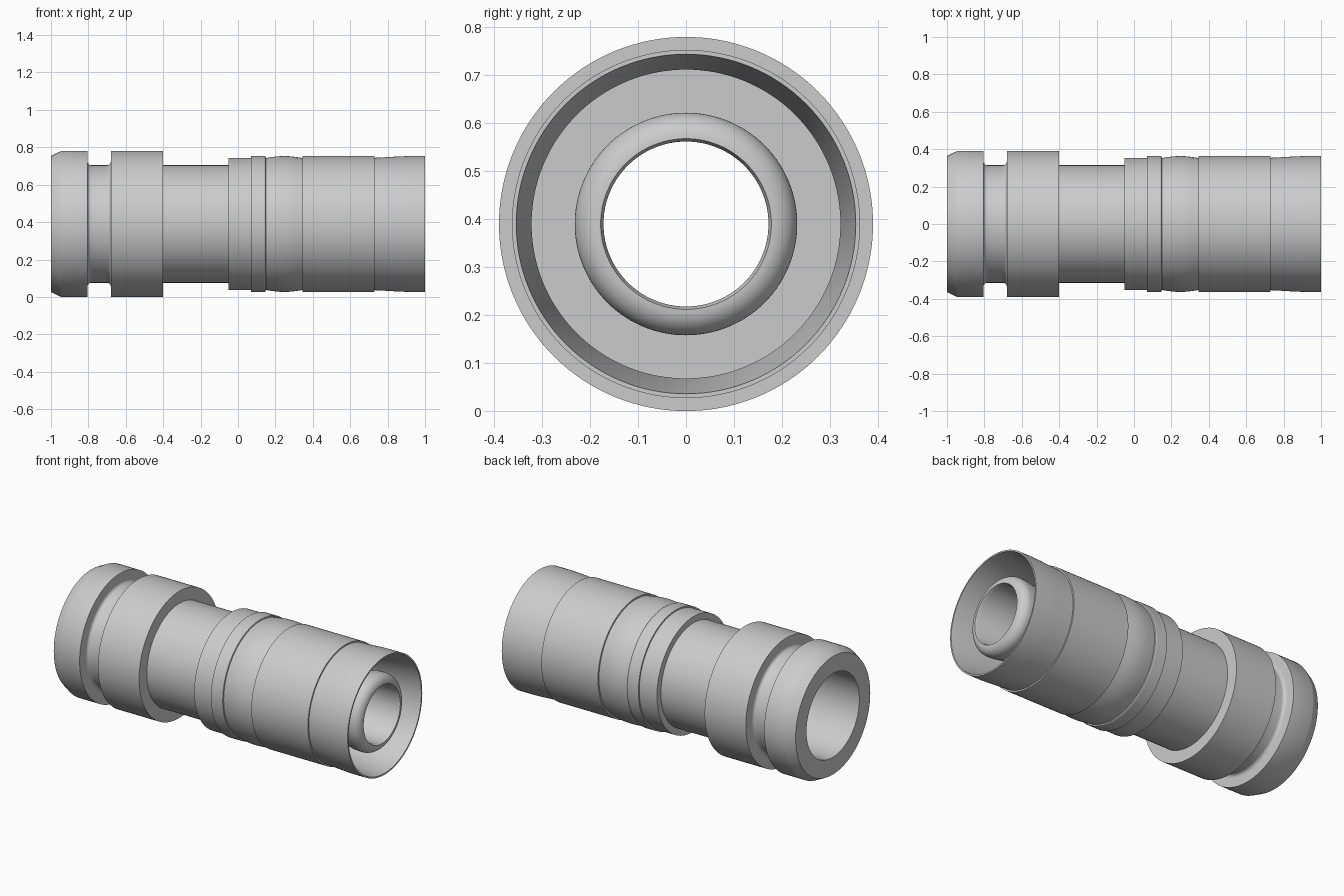
import bpy, bmesh
from math import sin, cos, pi, radians

if "Cube" in bpy.data.objects:
    bpy.data.objects.remove(bpy.data.objects["Cube"])

AXIS_Z = 0.39   # height of the common centre line
SIDES = 128


def arc(cx, cr, ax, ar, start, end, n=8):
    """Elliptical arc of profile points (x, radius), angles in degrees."""
    steps = [radians(start + (end - start) * k / n) for k in range(n + 1)]
    return [(cx + ax * cos(t), cr + ar * sin(t)) for t in steps]


def lathe(name, profile):
    """Spin an (x, radius) profile around the x-directed centre line."""
    bm = bmesh.new()
    rings = [[bm.verts.new((x, r * cos(2 * pi * j / SIDES),
                            AXIS_Z + r * sin(2 * pi * j / SIDES)))
              for j in range(SIDES)] for x, r in profile]
    for a, b in zip(rings, rings[1:]):
        for j in range(SIDES):
            k = (j + 1) % SIDES
            bm.faces.new((a[j], a[k], b[k], b[j]))
    mesh = bpy.data.meshes.new(name)
    bm.to_mesh(mesh)
    bm.free()
    obj = bpy.data.objects.new(name, mesh)
    bpy.context.collection.objects.link(obj)
    bpy.ops.object.select_all(action='DESELECT')
    obj.select_set(True)
    bpy.context.view_layer.objects.active = obj
    bpy.ops.object.shade_smooth_by_angle(angle=radians(30))
    return obj


BORE, STEP_X, FLOOR_X = 0.172, -0.38, 0.25

# Coupling nut: wide bore, chamfered nose, filleted groove
lathe("coupling_nut",
      [(STEP_X, BORE), (STEP_X, 0.257), (-1, 0.257), (-1, 0.363),
       (-0.95, 0.388), (-0.945, 0.39), (-0.805, 0.39)]
      + arc(-0.785, 0.335, 0.02, 0.02, 180, 270, 6)
      + arc(-0.70, 0.335, 0.02, 0.02, 270, 360, 6)
      + [(-0.68, 0.39), (-0.40, 0.39), (-0.40, 0.315)])

# Main body: neck, stepped collar
lathe("body",
      [(-0.40, 0.315), (-0.05, 0.315), (-0.05, 0.354), (0.07, 0.354),
       (0.07, 0.363), (0.143, 0.363), (0.148, 0.36), (0.15, 0.353)])

# Bulged ring between collar and sleeve
lathe("bulged_ring",
      [(0.15 + 0.195 * k / 16, 0.353 + 0.010 * sin(pi * k / 16))
       for k in range(17)])

# Compression sleeve: flared rear end, tapered mouth, floor of the recess
lathe("compression_sleeve",
      [(0.345, 0.353), (0.345, 0.363), (0.73, 0.363), (0.73, 0.354),
       (0.79, 0.357), (0.86, 0.361), (0.91, 0.363), (1, 0.363), (1, 0.354),
       (0.75, 0.322), (FLOOR_X, 0.322), (FLOOR_X, 0.222)])

# Inner post: tube with a rounded lip and a straight through bore
lathe("inner_post",
      [(FLOOR_X, 0.222), (0.84, 0.222), (0.88, 0.230)]
      + arc(0.925, 0.178, 0.055, 0.054, 90, 0, 12)
      + [(0.965, BORE), (STEP_X, BORE)])
